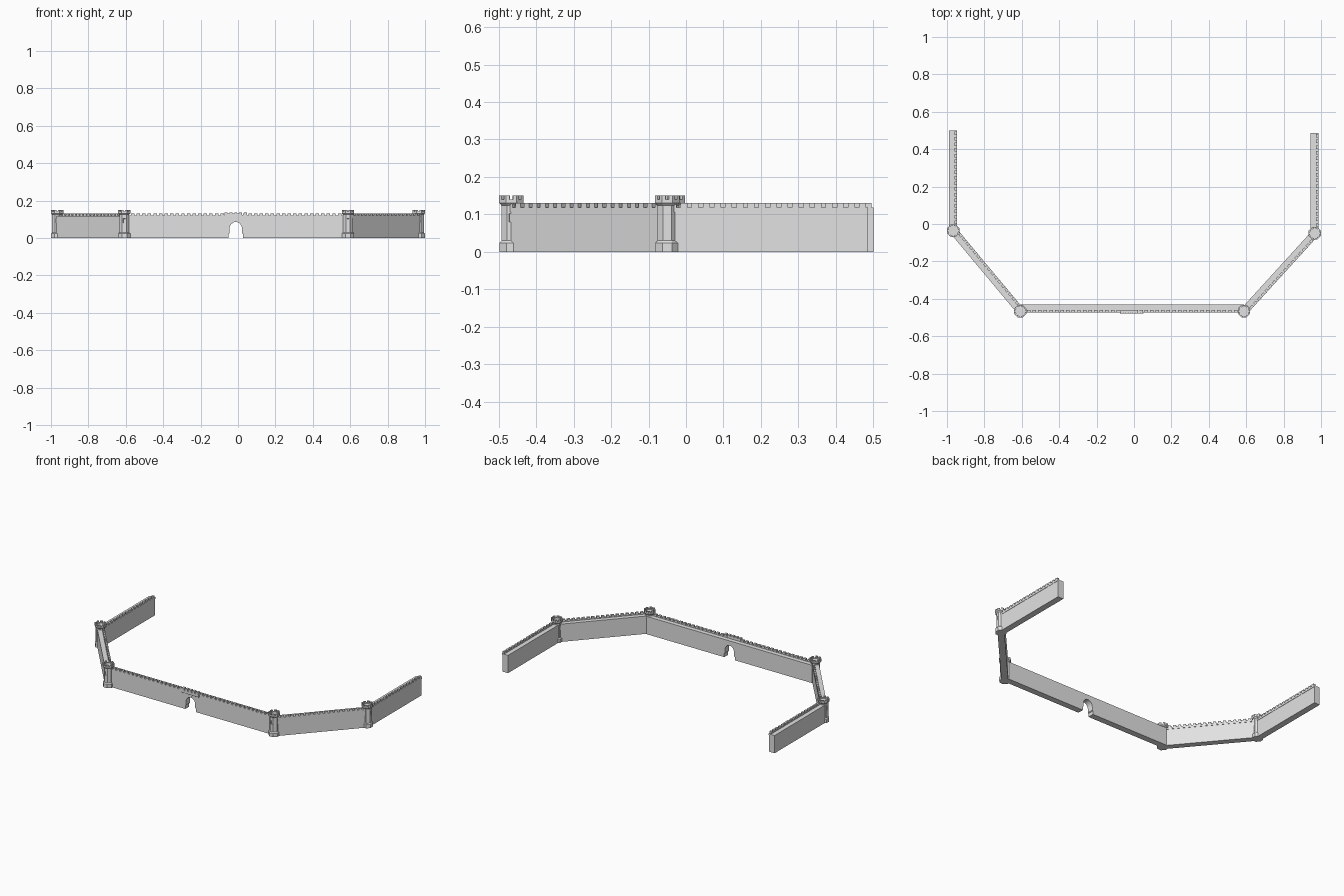
import bpy, bmesh, math
from mathutils import Vector, Matrix

if "Cube" in bpy.data.objects:
    bpy.data.objects.remove(bpy.data.objects["Cube"])

stone = bpy.data.materials.new("grey stone")
stone.diffuse_color = (0.76, 0.76, 0.76, 1)
stone.use_nodes = True
stone.node_tree.nodes["Principled BSDF"].inputs["Base Color"].default_value = stone.diffuse_color


def finish(bm, name, matrix=None):
    bmesh.ops.recalc_face_normals(bm, faces=bm.faces)
    me = bpy.data.meshes.new(name)
    bm.to_mesh(me)
    bm.free()
    me.materials.append(stone)
    ob = bpy.data.objects.new(name, me)
    if matrix:
        ob.matrix_world = matrix
    bpy.context.collection.objects.link(ob)
    return ob


def extrude_profile(bm, pts, y0, y1):
    """Fill an x-z outline and extrude it from y0 to y1."""
    f = bm.faces.new([bm.verts.new((x, y0, z)) for x, z in pts])
    g = bmesh.ops.extrude_face_region(bm, geom=[f])["geom"]
    vs = [v for v in g if isinstance(v, bmesh.types.BMVert)]
    bmesh.ops.translate(bm, verts=vs, vec=(0, y1 - y0, 0))


def battlement(x0, x1, base, low, high, pitch, fill=0.62):
    """Outline of a parapet with merlons along its top."""
    n = max(1, round((x1 - x0) / pitch))
    p = (x1 - x0) / n
    pts = [(x0, base)]
    for i in range(n):
        a = x0 + p * (i + (1 - fill) / 2)
        b = a + p * fill
        pts += [(a - p * (1 - fill) / 2, low), (a, low), (a, high), (b, high), (b, low)]
    return pts + [(x1, low), (x1, base)]


def arch(cx, half, spring, top, base_half=None):
    """Left-to-right arch points starting and ending on the ground."""
    bh = base_half or half
    pts = [(cx - bh, 0), (cx - bh, 0.022), (cx - half, 0.026)]
    for i in range(13):
        t = math.pi * (1 - i / 12)
        pts.append((cx + half * math.cos(t), spring + (top - spring) * math.sin(t)))
    return pts + [(cx + half, 0.026), (cx + bh, 0.022), (cx + bh, 0)]


THICK = 0.040


def wall(name, a, b, gate=None):
    a, b = Vector(a), Vector(b)
    d = b - a
    L = d.length
    m = Matrix.Translation((a.x, a.y, 0)) @ Matrix.Rotation(math.atan2(d.y, d.x), 4, 'Z')
    h = THICK / 2
    bm = bmesh.new()
    body = [(0, 0)] + (arch(gate, 0.033, 0.05, 0.085, 0.038) if gate else []) + [(L, 0), (L, 0.116), (0, 0.116)]
    extrude_profile(bm, body, -h, h)
    finish(bm, name, m)
    # crenellated parapet, slightly overhanging the wall face
    bm = bmesh.new()
    extrude_profile(bm, battlement(0, L, 0.107, 0.119, 0.130, 0.030), -h - 0.002, -h + 0.012)
    finish(bm, name + "_parapet", m)


TOWERS = {"back_left": (-0.967, -0.036), "front_left": (-0.608, -0.466),
          "front_right": (0.588, -0.466), "back_right": (0.967, -0.050)}
T = TOWERS

wall("front_wall", (-0.608, -0.451), (0.588, -0.451), gate=0.596)
wall("left_diagonal_wall", T["front_left"], T["back_left"])
wall("right_diagonal_wall", T["front_right"], T["back_right"])
wall("left_side_wall", (-0.969, -0.036), (-0.969, 0.5))
wall("right_side_wall", (0.964, -0.05), (0.964, 0.486))

# gate: raised battlement over the arch, carried on small corbels
gx = -0.012
bm = bmesh.new()
extrude_profile(bm, battlement(gx - 0.064, gx + 0.064, 0.107, 0.122, 0.136, 0.0256), -0.479, -0.459)
finish(bm, "gate_parapet")
bm = bmesh.new()
for i in range(6):
    x = gx - 0.06 + 0.024 * i
    extrude_profile(bm, [(x - 0.003, 0.107), (x, 0.098), (x + 0.003, 0.107)], -0.477, -0.470)
finish(bm, "gate_corbels")

# octagonal towers
N = 8
K = 1 / math.cos(math.pi / N)


def ring(bm, r, z):
    return [bm.verts.new((r * K * math.cos((i + 0.5) * 2 * math.pi / N),
                          r * K * math.sin((i + 0.5) * 2 * math.pi / N), z)) for i in range(N)]


def tower(name, x, y):
    m = Matrix.Translation((x, y, 0))
    bm = bmesh.new()
    prof = [(0.032, 0), (0.032, 0.024), (0.0265, 0.030), (0.0265, 0.074), (0.0265, 0.108),
            (0.0265, 0.124), (0.033, 0.131), (0.033, 0.140), (0.025, 0.140), (0.025, 0.136)]
    rings = [ring(bm, r, z) for r, z in prof]
    slits = []
    for k in range(len(rings) - 1):
        p, q = rings[k], rings[k + 1]
        for i in range(N):
            j = (i + 1) % N
            f = bm.faces.new((p[i], p[j], q[j], q[i]))
            if k == 3 and i % 2 == 1:
                slits.append(f)
    bm.faces.new(rings[0][::-1])
    bm.faces.new(rings[-1])
    bmesh.ops.recalc_face_normals(bm, faces=bm.faces)
    # recessed arrow slits
    bmesh.ops.inset_individual(bm, faces=slits, thickness=0.0075, depth=0)
    bmesh.ops.inset_individual(bm, faces=slits, thickness=0.0003, depth=-0.004)
    finish(bm, name, m)
    # merlons wrapped around the corners of the crown
    bm = bmesh.new()
    for i in range(N):
        c = (i + 0.5) * 2 * math.pi / N
        outline = []
        for r, offs in ((0.033, (-0.26, 0, 0.26)), (0.025, (0.26, 0, -0.26))):
            for o in offs:
                rr = r / math.cos(math.pi / N - abs(o))
                outline.append(bm.verts.new((rr * math.cos(c + o), rr * math.sin(c + o), 0.1395)))
        f = bm.faces.new(outline)
        g = bmesh.ops.extrude_face_region(bm, geom=[f])["geom"]
        bmesh.ops.translate(bm, verts=[v for v in g if isinstance(v, bmesh.types.BMVert)], vec=(0, 0, 0.0105))
    finish(bm, name + "_merlons", m)


for key, (x, y) in TOWERS.items():
    tower(key + "_tower", x, y)
